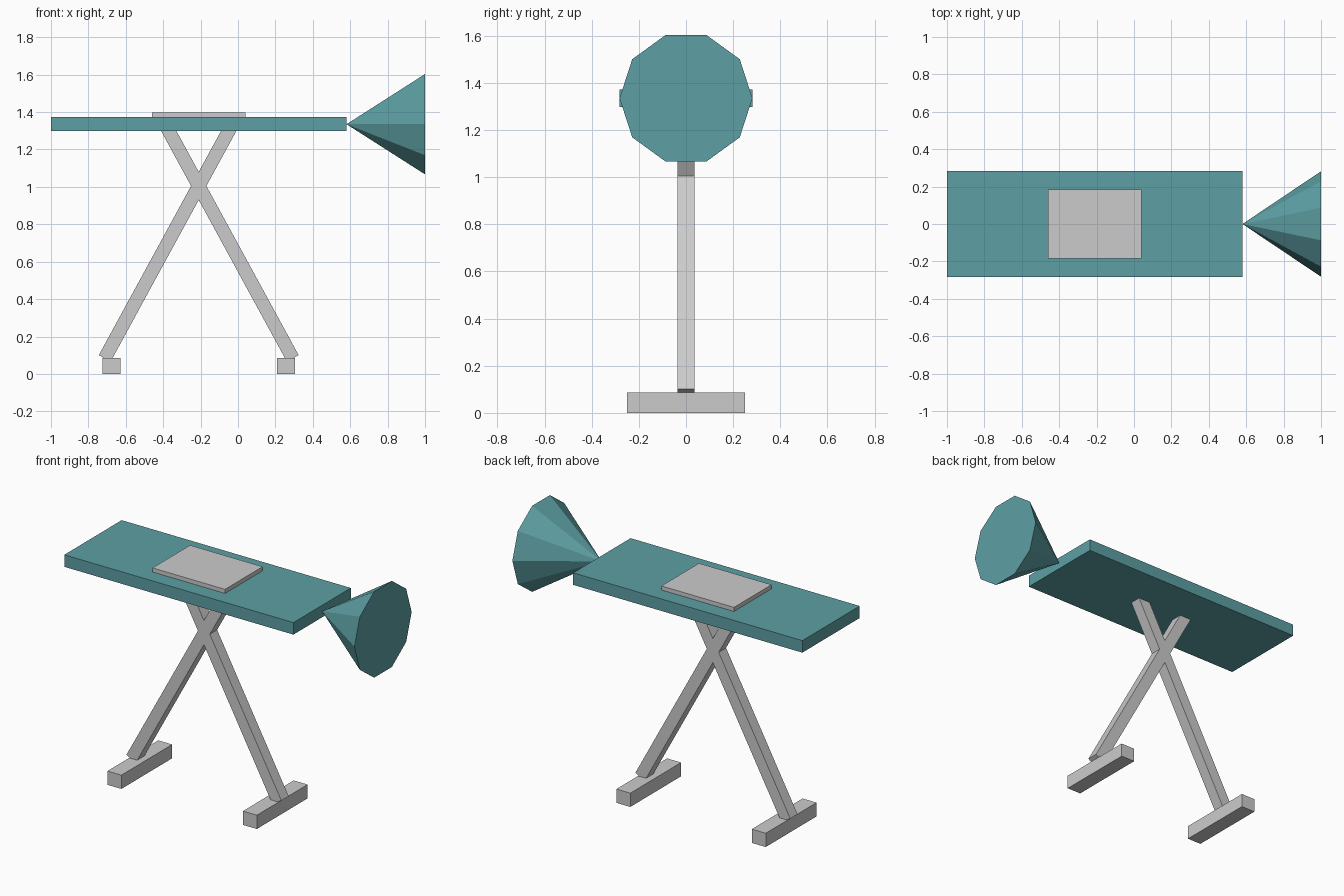
import bpy, math
from mathutils import Matrix, Vector

if "Cube" in bpy.data.objects:
    bpy.data.objects.remove(bpy.data.objects["Cube"])

CX = -0.21          # centre of the crossed stand
AXIS_Z = 1.335      # mid-height of the board and cone

teal = bpy.data.materials.new("teal")
teal.diffuse_color = (0.11, 0.35, 0.37, 1)
teal.use_nodes = True
teal.node_tree.nodes["Principled BSDF"].inputs["Base Color"].default_value = teal.diffuse_color


def box(name, centre, size, tilt=0.0, mat=None):
    bpy.ops.mesh.primitive_cube_add(size=1)
    ob = bpy.context.object
    ob.name = name
    ob.data.transform(Matrix.Translation(Vector(centre))
                      @ Matrix.Rotation(tilt, 4, 'Y')
                      @ Matrix.Diagonal((*size, 1)))
    if mat:
        ob.data.materials.append(mat)
    return ob


# board and the thin plate on it
box("board", (CX, 0, AXIS_Z), (1.58, 0.565, 0.075), mat=teal)
box("top_plate", (CX, 0, 1.383), (0.5, 0.37, 0.03))

# crossed legs and their feet; leg tops end inside the board
tilt = math.radians(28.6)
cross_z, down = 1.005, 1.05
up = (AXIS_Z - cross_z) / math.cos(tilt)
mid = (up - down) / 2
for side, label in ((1, "left"), (-1, "right")):
    box(f"{label}_leg",
        (CX + side * mid * math.sin(tilt), 0, cross_z + mid * math.cos(tilt)),
        (0.072, 0.072, up + down), side * tilt)
    box(f"{label}_foot", (CX - side * 0.467, 0, 0.043), (0.096, 0.5, 0.086))

# ten-sided cone, tip touching the board end
bpy.ops.mesh.primitive_cone_add(vertices=10, radius1=0.282, radius2=0, depth=0.42)
cone = bpy.context.object
cone.name = "end_cone"
cone.data.transform(Matrix.Translation((0.79, 0, AXIS_Z))
                    @ Matrix.Rotation(-math.pi / 2, 4, 'Y'))
cone.data.materials.append(teal)
